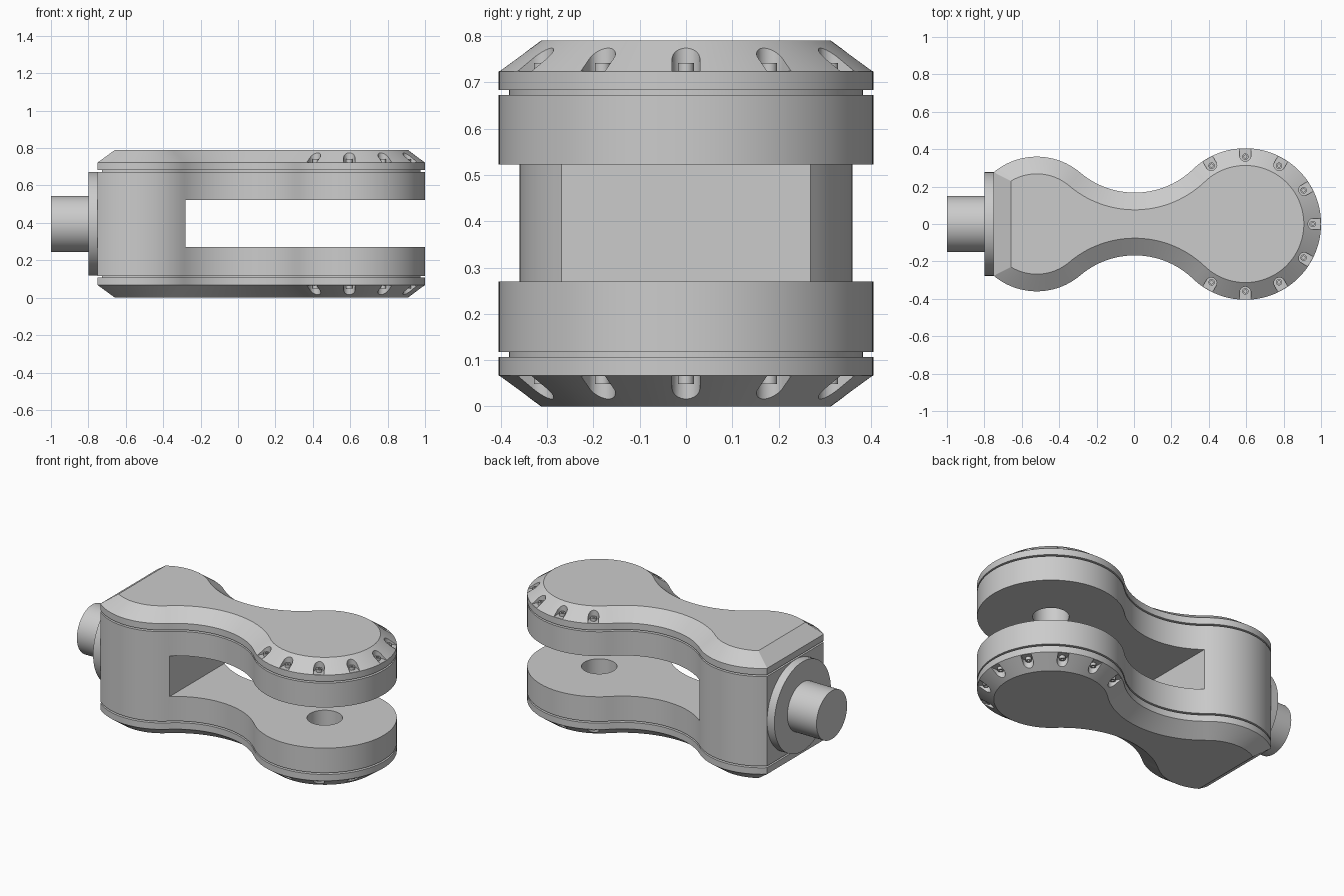
import bpy, bmesh
from math import sin, cos, acos, atan2, sqrt, pi, radians

cube = bpy.data.objects.get("Cube")
if cube:
    bpy.data.objects.remove(cube, do_unlink=True)

HEIGHT = 0.79
MID = HEIGHT / 2
TIP_X, TIP_R = 0.595, 0.405      # forked end
BASE_X, BASE_R = -0.52, 0.36     # shaft end
NECK_R = 0.45
CUT_X = -0.75

grey = bpy.data.materials.new("light grey")
grey.use_nodes = True
grey.diffuse_color = (0.6, 0.6, 0.6, 1)
grey.node_tree.nodes["Principled BSDF"].inputs["Base Color"].default_value = (0.6, 0.6, 0.6, 1)


def arc(cx, cy, r, a, b, n):
    return [(cx + r * cos(a + (b - a) * i / n), cy + r * sin(a + (b - a) * i / n))
            for i in range(n + 1)]


def circle(r, cx=0, cy=0, n=64):
    return arc(cx, cy, r, 0, 2 * pi, n)[:-1]


def outline(inset=0):
    """Waisted link outline, offset inwards by inset."""
    span = TIP_X - BASE_X
    reach_b, reach_t = BASE_R + NECK_R, TIP_R + NECK_R
    along = (reach_b ** 2 - reach_t ** 2 + span ** 2) / (2 * span)
    nx, ny = BASE_X + along, sqrt(reach_b ** 2 - along ** 2)
    to_base = atan2(ny, nx - BASE_X)
    to_tip = atan2(ny, nx - TIP_X)
    rb = BASE_R - inset
    start = acos((CUT_X + inset - BASE_X) / rb)
    half = arc(BASE_X, 0, rb, start, to_base, 28)
    half += arc(nx, ny, NECK_R + inset, to_base - pi, to_tip - pi, 28)[1:]
    half += arc(TIP_X, 0, TIP_R - inset, to_tip, 0, 48)[1:]
    return half + [(x, -y) for x, y in reversed(half[:-1])]


def loft(bm, rings, place=lambda u, v, w: (u, v, w)):
    """Closed solid through rings given as (points, level)."""
    loops = [[bm.verts.new(place(u, v, w)) for u, v in pts] for pts, w in rings]
    for a, b in zip(loops, loops[1:]):
        for i in range(len(a)):
            j = (i + 1) % len(a)
            bm.faces.new((a[i], a[j], b[j], b[i]))
    bm.faces.new(loops[0])
    bm.faces.new(loops[-1])


def finish(bm, name):
    bmesh.ops.recalc_face_normals(bm, faces=bm.faces)
    mesh = bpy.data.meshes.new(name)
    bm.to_mesh(mesh)
    bm.free()
    mesh.materials.append(grey)
    ob = bpy.data.objects.new(name, mesh)
    bpy.context.collection.objects.link(ob)
    return ob


def solid(name, rings, place=lambda u, v, w: (u, v, w)):
    bm = bmesh.new()
    loft(bm, rings, place)
    return finish(bm, name)


def select(ob):
    bpy.ops.object.select_all(action='DESELECT')
    ob.select_set(True)
    bpy.context.view_layer.objects.active = ob


def cut(ob, cutter):
    cutter.hide_render = True
    mod = ob.modifiers.new("cut", 'BOOLEAN')
    mod.operation = 'DIFFERENCE'
    mod.solver = 'EXACT'
    mod.object = cutter
    select(ob)
    bpy.ops.object.modifier_apply(modifier=mod.name)
    bpy.data.objects.remove(cutter, do_unlink=True)


def smooth(ob):
    select(ob)
    bpy.ops.object.shade_smooth_by_angle(angle=radians(30))


# Forked body with slot and pin hole
body = solid("fork_body", [(outline(), 0.117), (outline(), HEIGHT - 0.117)])
slot = [(-0.28, -0.6), (1.2, -0.6), (1.2, 0.6), (-0.28, 0.6)]
cut(body, solid("slot_cutter", [(slot, 0.27), (slot, 0.522)]))
pin = circle(0.1, TIP_X, 0)
cut(body, solid("pin_hole_cutter", [(pin, 0.05), (pin, 0.75)]))
smooth(body)

# Covers, seams and bolts on both sides
bolt_angles = [radians(a) for a in range(-120, 121, 30)]
sides = {"top": lambda u, v, w: (u, v, HEIGHT - w),
         "bottom": lambda u, v, w: (u, v, w)}
for side, place in sides.items():
    smooth(solid(side + "_seam", [(outline(0.023), 0.09), (outline(0.023), 0.13)], place))

    cover = solid(side + "_cover", [(outline(0.092), 0), (outline(), 0.067),
                                    (outline(), 0.107)], place)
    recesses, bolts = bmesh.new(), bmesh.new()
    for a in bolt_angles:
        # U-shaped pocket, open towards the rim
        shape = arc(0.365, 0, 0.03, pi / 2, 3 * pi / 2, 16) + [(0.5, -0.03), (0.5, 0.03)]
        shape = [(TIP_X + r * cos(a) - t * sin(a), r * sin(a) + t * cos(a)) for r, t in shape]
        loft(recesses, [(shape, -0.05), (shape, 0.066)], place)
        # Socket-head bolt
        bx, by = TIP_X + 0.36 * cos(a), 0.36 * sin(a)
        head, socket = circle(0.017, bx, by, 20), circle(0.008, bx, by, 20)
        loft(bolts, [(head, 0.07), (head, 0.048), (socket, 0.048), (socket, 0.06)], place)
    cut(cover, finish(recesses, side + "_recess_cutter"))
    smooth(cover)
    smooth(finish(bolts, side + "_bolts"))

# Flange and shaft along x
along_x = lambda u, v, w: (w, u, v + MID)
smooth(solid("shaft_flange", [(circle(0.277), -0.8), (circle(0.277), -0.74)], along_x))
smooth(solid("shaft", [(circle(0.15), -1.0), (circle(0.15), -0.79)], along_x))
